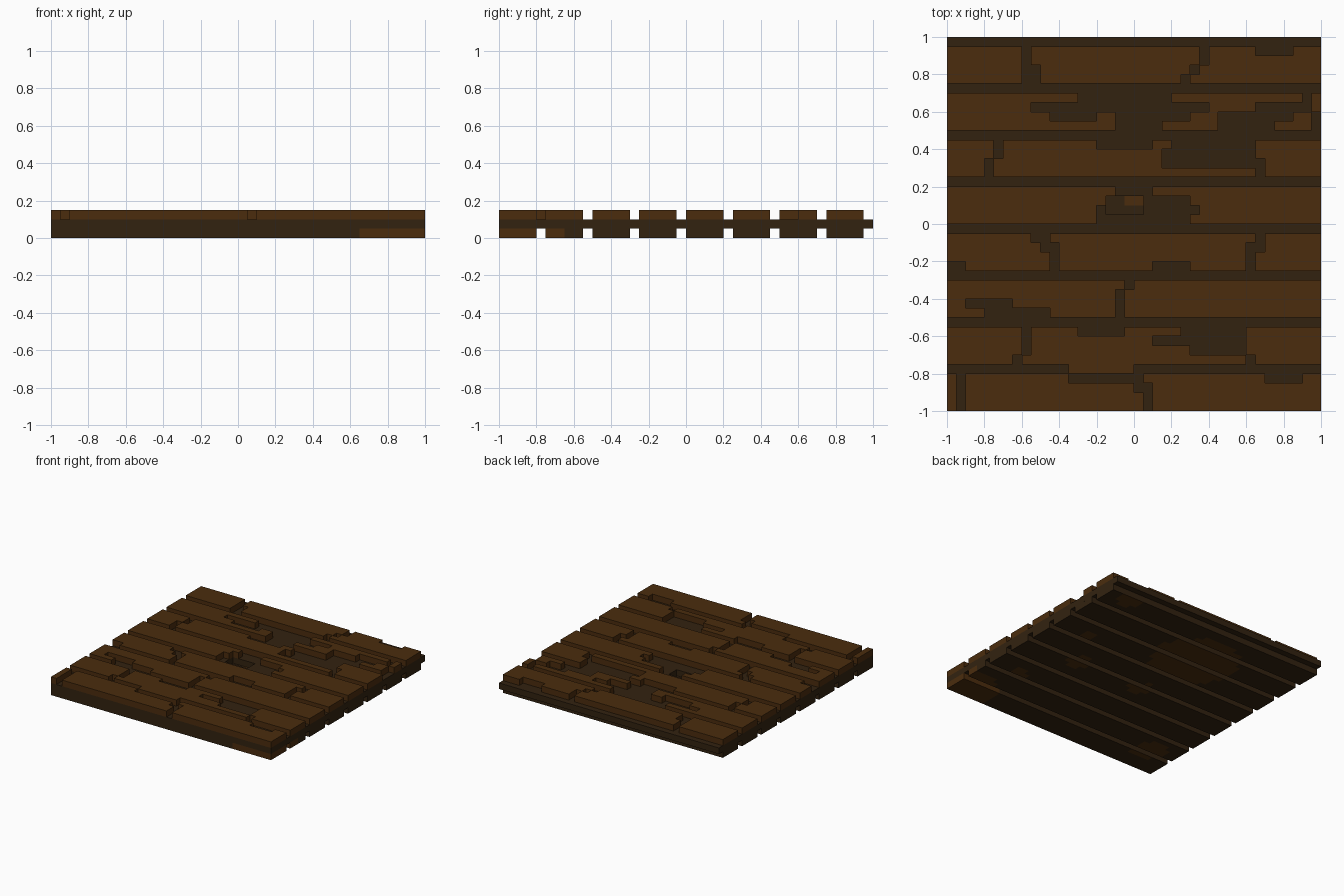
import bpy, bmesh, math

cube = bpy.data.objects.get("Cube")
if cube:
    bpy.data.objects.remove(cube)

S = 0.05   # block size
N = 40     # blocks along each side


def material(name, rgb):
    m = bpy.data.materials.new(name)
    m.use_nodes = True
    m.diffuse_color = (*rgb, 1)
    bsdf = m.node_tree.nodes["Principled BSDF"]
    bsdf.inputs["Base Color"].default_value = (*rgb, 1)
    bsdf.inputs["Roughness"].default_value = 0.9
    return m


LIGHT = material("warm brown wood", (0.070, 0.0255, 0.0042))
DARK = material("dark brown wood", (0.0325, 0.0162, 0.0052))


def block(i0, i1, j0, j1):
    """Set of cells in an inclusive range of columns and rows."""
    return {(i, j) for i in range(i0, i1 + 1) for j in range(j0, j1 + 1)}


def slab(name, cells, z0, z1, mats, rule=lambda i, j, d: 0):
    """One-layer solid from grid cells; rule gives the material of each face."""
    bm = bmesh.new()

    def quad(points, mat):
        f = bm.faces.new([bm.verts.new((x * S - 1, y * S - 1, z)) for x, y, z in points])
        f.material_index = mat

    for i, j in cells:
        c = [(i, j), (i + 1, j), (i + 1, j + 1), (i, j + 1)]
        quad([(x, y, z1) for x, y in c], rule(i, j, "top"))
        quad([(x, y, z0) for x, y in reversed(c)], rule(i, j, "bottom"))
        for k, (di, dj) in enumerate([(0, -1), (1, 0), (0, 1), (-1, 0)]):
            if (i + di, j + dj) not in cells:
                a, b = c[k], c[(k + 1) % 4]
                quad([(*a, z0), (*b, z0), (*b, z1), (*a, z1)], rule(i, j, "side"))
    bmesh.ops.remove_doubles(bm, verts=bm.verts, dist=0.0005)
    bmesh.ops.dissolve_limit(bm, angle_limit=math.radians(1), verts=bm.verts,
                             edges=bm.edges, delimit={'MATERIAL'})
    bmesh.ops.triangulate(bm, faces=[f for f in bm.faces if len(f.verts) > 4])
    me = bpy.data.meshes.new(name)
    bm.to_mesh(me)
    bm.free()
    for m in mats:
        me.materials.append(m)
    ob = bpy.data.objects.new(name, me)
    bpy.context.collection.objects.link(ob)
    return ob


def top_plank(row, cuts, extra=()):
    """Upper plank row with joints and chips cut out, cuts relative to the row."""
    base = row * 5
    cells = block(0, N - 1, base, base + 3)
    for i0, i1, j0, j1 in cuts:
        cells -= block(i0, i1, base + j0, base + j1)
    for i0, i1, j0, j1 in extra:
        cells |= block(i0, i1, base + j0, base + j1)
    slab(f"top_plank_{row + 1}", cells, 0.1, 0.15, [LIGHT])


# Upper planks, front to back
top_plank(0, [(1, 1, 0, 3), (20, 20, 2, 3), (21, 21, 0, 2), (13, 19, 3, 3), (34, 37, 3, 3)])
top_plank(1, [(7, 7, 0, 0), (8, 8, 1, 3), (14, 18, 3, 3), (25, 31, 3, 3), (22, 31, 2, 2),
              (26, 31, 1, 1), (32, 32, 0, 0)], extra=[(13, 19, -1, -1)])
top_plank(2, [(18, 18, 0, 2), (19, 19, 3, 3), (2, 6, 1, 1), (4, 10, 0, 0)])
top_plank(3, [(9, 10, 3, 3), (10, 11, 2, 2), (11, 11, 0, 1), (0, 1, 0, 0), (22, 25, 0, 0),
              (33, 33, 2, 3), (32, 32, 0, 2)])
top_plank(4, [(16, 25, 0, 0), (16, 26, 1, 1), (17, 25, 2, 2), (18, 21, 3, 3)])
top_plank(5, [(5, 5, 2, 3), (4, 4, 0, 1), (16, 21, 3, 3), (24, 32, 3, 3), (23, 32, 2, 2),
              (23, 32, 1, 1), (33, 33, 0, 1)])
top_plank(6, [(14, 23, 3, 3), (9, 27, 2, 2), (11, 15, 1, 1), (18, 25, 1, 1), (18, 22, 0, 0),
              (29, 36, 1, 1), (29, 34, 0, 0), (33, 37, 2, 2), (38, 38, 2, 3), (39, 39, 0, 1)])
top_plank(7, [(8, 8, 0, 3), (9, 9, 0, 1), (27, 27, 2, 3), (26, 26, 1, 1), (25, 25, 0, 0),
              (33, 36, 3, 3)])

# Middle board with a worn hole
hole = block(17, 20, 21, 22)
slab("middle_board", block(0, N - 1, 0, N - 1) - hole, 0.05, 0.1, [DARK])

# Round worn spots on the underside: centre x, centre y, radius
SPOTS = [(1.0, -1.0, 0.37), (-0.16, 0.52, 0.34), (-0.11, -0.06, 0.09), (-0.77, -0.73, 0.14),
         (0.74, -0.46, 0.07), (0.5, -0.06, 0.09), (0.8, 0.88, 0.09), (0.69, 0.31, 0.06)]


def worn(i, j, side):
    if side == "top":
        return 1 if j == 22 and i in (19, 20) else 0
    x, y = (i + 0.5) * S - 1, (j + 0.5) * S - 1
    spots = SPOTS if side == "bottom" else SPOTS[:1]
    return int(any(math.hypot(x - a, y - b) < r for a, b, r in spots))


# Lower planks
for row in range(8):
    slab(f"bottom_plank_{row + 1}", block(0, N - 1, row * 5, row * 5 + 3), 0, 0.05,
         [DARK, LIGHT], worn)
